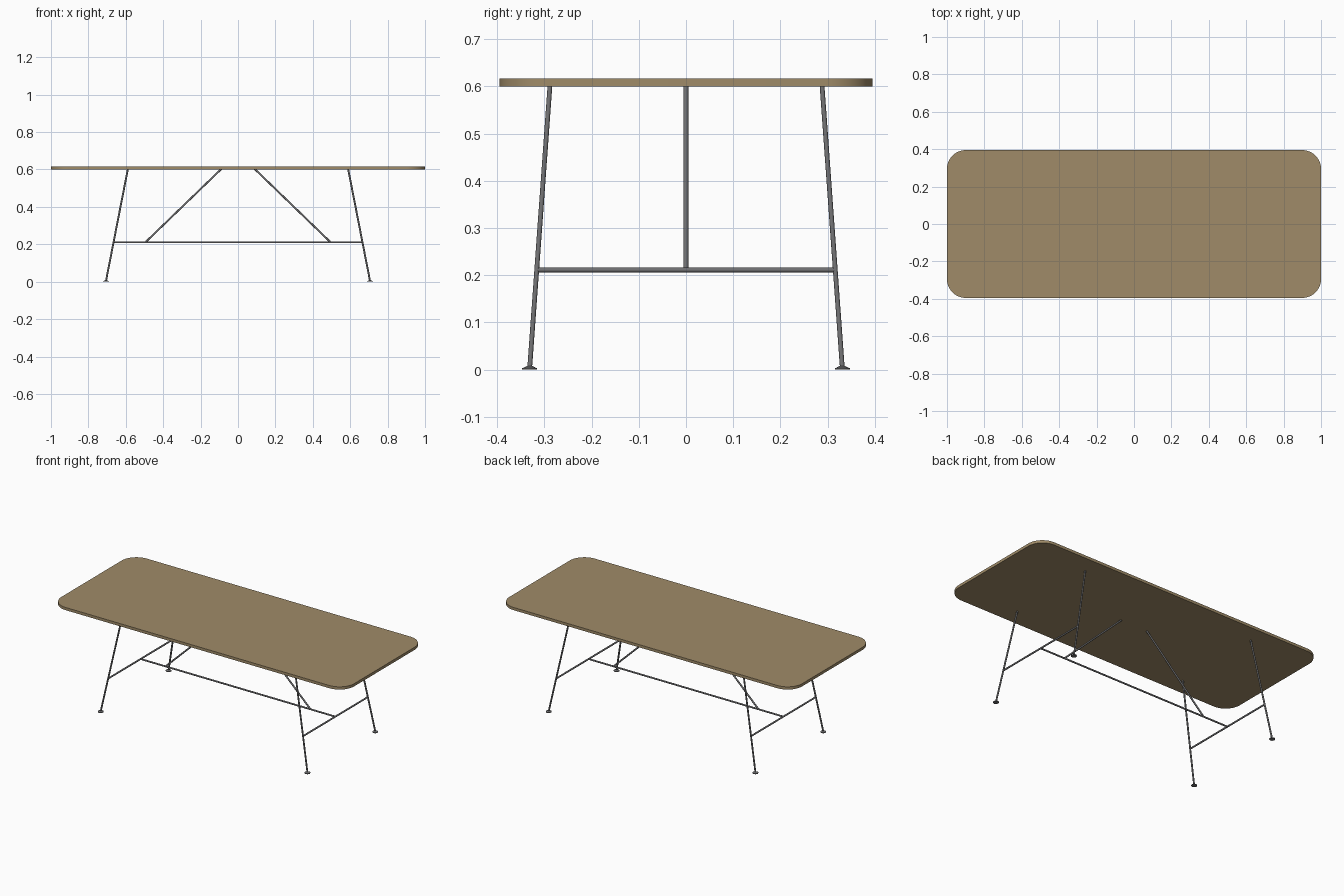
import bpy, bmesh, math
from mathutils import Vector

cube = bpy.data.objects.get("Cube")
if cube:
    bpy.data.objects.remove(cube, do_unlink=True)


def material(name, rgb):
    m = bpy.data.materials.new(name)
    m.use_nodes = True
    m.diffuse_color = (*rgb, 1)
    m.node_tree.nodes["Principled BSDF"].inputs["Base Color"].default_value = (*rgb, 1)
    return m


wood = material("oak wood", (0.35, 0.26, 0.14))
steel = material("grey steel", (0.16, 0.16, 0.165))


def finish(name, bm, mat):
    mesh = bpy.data.meshes.new(name)
    bmesh.ops.recalc_face_normals(bm, faces=bm.faces)
    bm.to_mesh(mesh)
    bm.free()
    mesh.materials.append(mat)
    obj = bpy.data.objects.new(name, mesh)
    bpy.context.collection.objects.link(obj)
    bpy.ops.object.select_all(action="DESELECT")
    obj.select_set(True)
    bpy.context.view_layer.objects.active = obj
    bpy.ops.object.shade_smooth_by_angle(angle=math.radians(35))
    return obj


def rod(name, start, end, radius=0.005):
    """Round tube whose ends are cut level where it is upright enough."""
    a, b = Vector(start), Vector(end)
    axis = b - a
    bm = bmesh.new()
    bmesh.ops.create_cone(bm, cap_ends=True, segments=16, radius1=radius,
                          radius2=radius, depth=axis.length)
    bm.transform(axis.to_track_quat("Z", "Y").to_matrix().to_4x4())
    bmesh.ops.translate(bm, verts=bm.verts, vec=(a + b) / 2)
    return finish(name, bm, steel)


# Table top: rounded rectangle slab
HALF_X, HALF_Y, CORNER, UNDER, UPPER = 1.0, 0.395, 0.1, 0.6, 0.617
bm = bmesh.new()
outline = []
for quarter, (sx, sy) in enumerate([(1, 1), (-1, 1), (-1, -1), (1, -1)]):
    for i in range(13):
        t = math.radians(90) * (quarter + i / 12)
        outline.append(bm.verts.new((sx * (HALF_X - CORNER) + CORNER * math.cos(t),
                                     sy * (HALF_Y - CORNER) + CORNER * math.sin(t),
                                     UNDER)))
slab = bm.faces.new(outline)
raised = bmesh.ops.extrude_face_region(bm, geom=[slab], use_keep_orig=True)
bmesh.ops.translate(bm, vec=(0, 0, UPPER - UNDER),
                    verts=[g for g in raised["geom"] if isinstance(g, bmesh.types.BMVert)])
finish("table_top", bm, wood)

# Splayed legs with small disc feet
BAR_Z = 0.211
for sx, side in ((1, "left"), (-1, "right")):
    for sy, end in ((-1, "front"), (1, "back")):
        foot = (sx * 0.706, sy * 0.331, 0.003)
        rod(f"{end}_{side}_leg", foot, (sx * 0.589, sy * 0.288, 0.602))
        bm = bmesh.new()
        # flat disc with a low tapered collar
        for r1, r2, z, h in ((0.016, 0.016, 0.002, 0.004), (0.013, 0.006, 0.006, 0.004)):
            made = bmesh.ops.create_cone(bm, cap_ends=True, segments=24,
                                         radius1=r1, radius2=r2, depth=h)
            bmesh.ops.translate(bm, verts=made["verts"], vec=(foot[0], foot[1], z))
        finish(f"{end}_{side}_foot", bm, steel)

    # Cross bar between the two legs, and the diagonal brace
    rod(f"{side}_cross_bar", (sx * 0.665, -0.316, BAR_Z), (sx * 0.665, 0.316, BAR_Z))
    rod(f"{side}_brace", (sx * 0.495, 0, BAR_Z), (sx * 0.09, 0, 0.602))

# Long stretcher joining the cross bars
rod("long_stretcher", (-0.665, 0, BAR_Z), (0.665, 0, BAR_Z))
